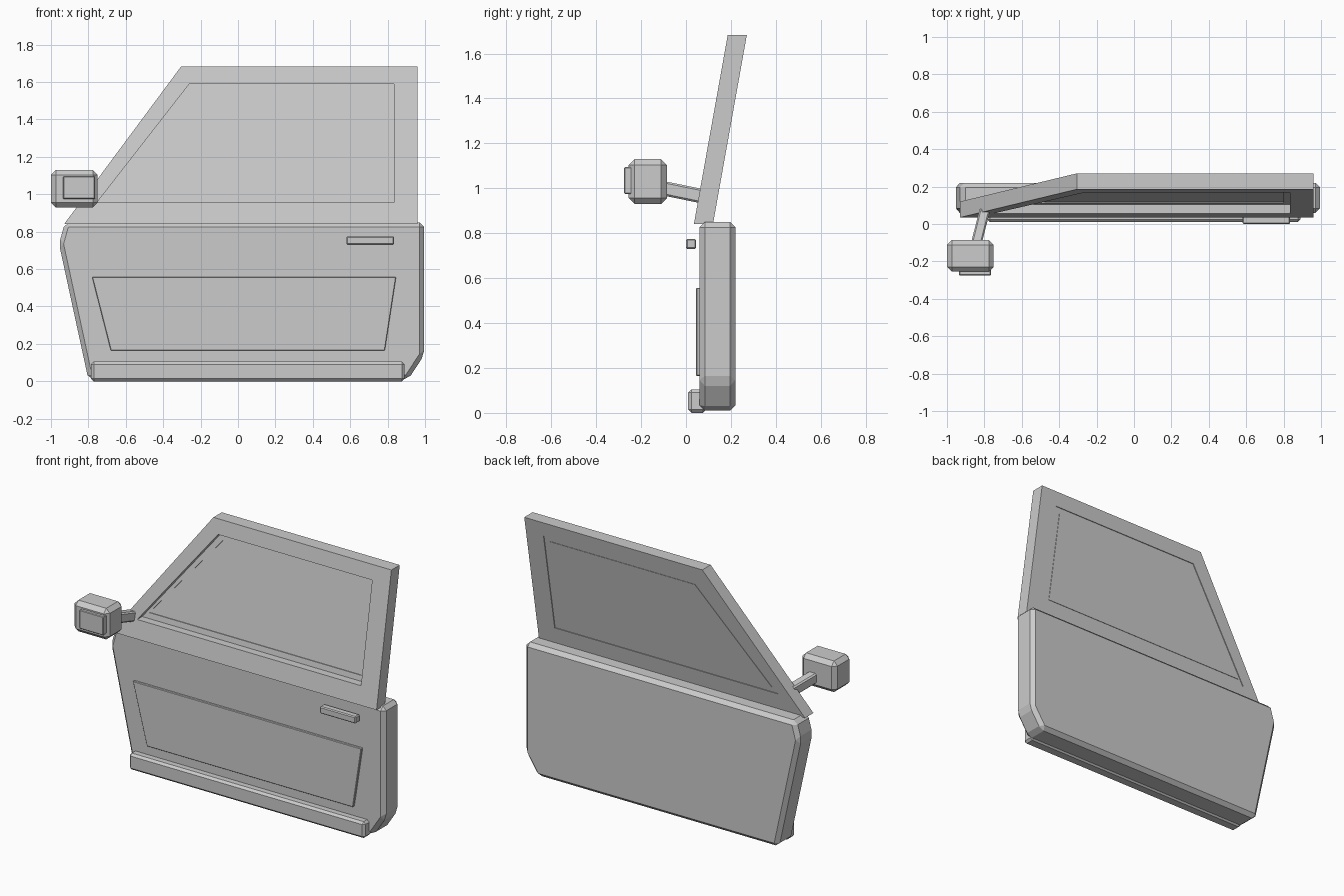
import bpy, bmesh
from mathutils import Vector

cube = bpy.data.objects.get("Cube")
if cube:
    bpy.data.objects.remove(cube, do_unlink=True)

grey = bpy.data.materials.new("plain grey")
grey.use_nodes = True
grey.diffuse_color = (0.6, 0.6, 0.6, 1)
grey.node_tree.nodes["Principled BSDF"].inputs["Base Color"].default_value = (0.6, 0.6, 0.6, 1)


def finish(name, bm, bevel):
    bmesh.ops.recalc_face_normals(bm, faces=bm.faces)
    if bevel:
        bmesh.ops.bevel(bm, geom=bm.edges[:], offset=bevel, segments=1,
                        affect='EDGES', profile=0.5, clamp_overlap=True)
    mesh = bpy.data.meshes.new(name)
    bm.to_mesh(mesh)
    bm.free()
    mesh.materials.append(grey)
    obj = bpy.data.objects.new(name, mesh)
    bpy.context.scene.collection.objects.link(obj)
    return obj


def upright(z):
    return 0.0


def leaning(z):
    # The window section tilts inward with height
    return 0.035 + 0.179 * (z - 0.84)


def prism(name, outline, y0, y1, bevel=0, lean=upright):
    bm = bmesh.new()
    front, back = [[bm.verts.new((x, y + lean(z), z)) for x, z in outline] for y in (y0, y1)]
    bm.faces.new(front)
    bm.faces.new(back[::-1])
    n = len(outline)
    for i in range(n):
        j = (i + 1) % n
        bm.faces.new((front[i], front[j], back[j], back[i]))
    return finish(name, bm, bevel)


def ring(name, outer, inner, y0, y1, lean):
    bm = bmesh.new()
    loops = [[bm.verts.new((x, y + lean(z), z)) for x, z in line]
             for line, y in ((outer, y0), (inner, y0), (inner, y1), (outer, y1))]
    n = len(outer)
    for k in range(4):
        a, b = loops[k], loops[(k + 1) % 4]
        for i in range(n):
            j = (i + 1) % n
            bm.faces.new((a[i], a[j], b[j], b[i]))
    return finish(name, bm, 0)


def box(name, x0, x1, y0, y1, z0, z1, bevel=0):
    return prism(name, [(x0, z0), (x1, z0), (x1, z1), (x0, z1)], y0, y1, bevel)


# Lower door
prism("door_body", [(-0.80, 0.01), (0.91, 0.01), (0.995, 0.14), (0.995, 0.85),
                    (-0.925, 0.85), (-0.957, 0.735)], 0.06, 0.22, 0.024)
prism("raised_panel", [(-0.68, 0.165), (0.785, 0.165), (0.845, 0.557), (-0.78, 0.557)],
      0.045, 0.07, 0.003)
box("bottom_trim", -0.785, 0.89, 0.01, 0.09, 0.0, 0.105, 0.014)
box("door_handle", 0.58, 0.835, 0.0, 0.045, 0.73, 0.775, 0.006)

# Window frame, seal and pane
opening = [(-0.755, 0.955), (0.835, 0.955), (0.835, 1.59), (-0.26, 1.59)]
pane = [(-0.71, 0.99), (0.80, 0.99), (0.80, 1.56), (-0.235, 1.56)]
ring("window_frame", [(-0.93, 0.84), (0.96, 0.84), (0.96, 1.682), (-0.305, 1.682)],
     opening, 0, 0.085, leaning)
ring("window_seal", opening, pane, 0.05, 0.08, leaning)
prism("window_pane", pane, 0.055, 0.083, 0, leaning)

# Side mirror
box("mirror_housing", -1.0, -0.75, -0.255, -0.085, 0.93, 1.13, 0.026)
box("mirror_plate", -0.935, -0.765, -0.275, -0.24, 0.975, 1.095, 0.004)
start, end = Vector((-0.842, -0.10, 1.0)), Vector((-0.795, 0.085, 0.962))
bm = bmesh.new()
bmesh.ops.create_cube(bm, size=1)
for v in bm.verts:
    centre = end if v.co.y > 0 else start
    v.co = centre + Vector((v.co.x * 0.058, 0, v.co.z * 0.065))
finish("mirror_arm", bm, 0.008)
